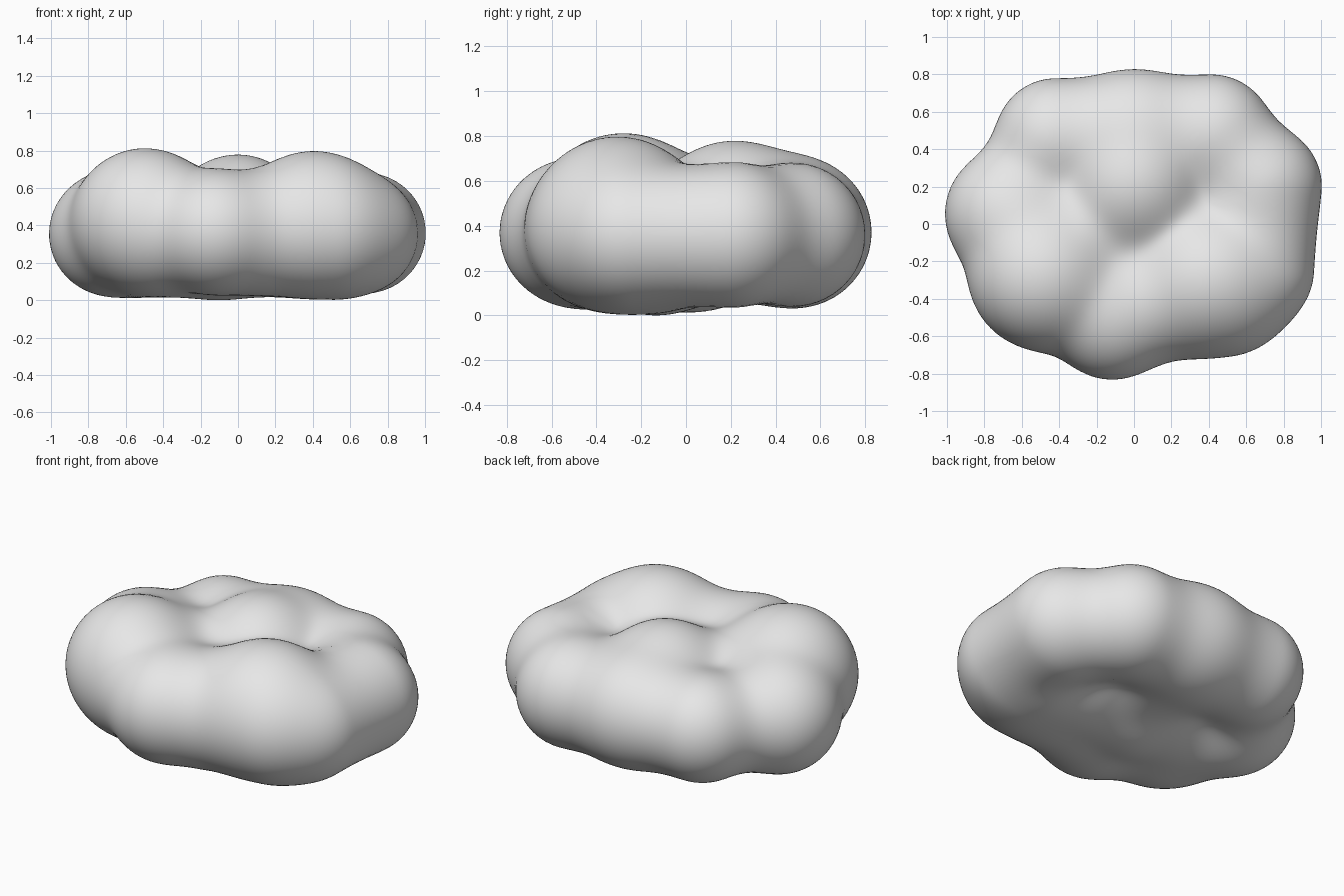
import bpy
import bmesh
import math
from mathutils import Vector

cube = bpy.data.objects.get("Cube")
if cube:
    bpy.data.objects.remove(cube, do_unlink=True)

BLEND = 0.055
CORE = Vector((0, 0, 0.36))

# Puffs of the cloud: start point, end point, radius
PUFFS = [
    ((-.50, -.28, .42), (-.50, -.28, .42), .38),   # front right
    ((-.69, .05, .345), (-.69, .05, .345), .31),   # right side
    ((-.55, 0, .37), (-.30, -.04, .37), .255),     # right shoulder
    ((-.66, .12, .34), (-.46, .42, .34), .245),    # back right corner
    ((-.42, .48, .36), (.41, .49, .35), .29),      # back roll
    ((0, .21, .42), (0, .21, .42), .345),          # middle crown
    ((0, .50, .365), (0, .50, .365), .30),         # back bulge
    ((.40, -.30, .415), (.40, -.30, .415), .365),  # front left
    ((.66, -.24, .345), (.695, .20, .35), .298),   # left roll
    ((.64, .22, .35), (.44, .46, .35), .27),       # back left corner
    ((.15, -.40, .35), (.50, -.37, .36), .315),    # front roll
    ((-.12, -.52, .36), (-.12, -.52, .36), .305),  # front bulge
    ((-.40, -.36, .35), (-.15, -.42, .35), .275),  # front saddle
    ((-.25, 0, .33), (.25, 0, .33), .24),          # inner filling
    ((-.50, -.08, .28), (-.10, -.12, .27), .22),   # right underside
    ((-.10, -.15, .24), (.50, -.12, .24), .20),    # middle underside
]
CAPSULES = [(Vector(a), Vector(b) - Vector(a), r) for a, b, r in PUFFS]


def field(p):
    """Smoothly blended distance to all the puffs."""
    total = 0.0
    for start, axis, radius in CAPSULES:
        offset = p - start
        span = axis.length_squared
        if span:
            offset -= axis * min(1, max(0, offset.dot(axis) / span))
        total += math.exp((radius - offset.length) / BLEND)
    return -BLEND * math.log(total + 1e-30)


def surface_point(direction):
    low, high = 0.0, 1.5
    for _ in range(14):
        mid = (low + high) / 2
        if field(CORE + direction * mid) < 0:
            low = mid
        else:
            high = mid
    return CORE + direction * low


# Cloud body: a sphere shaped onto the blended puffs
bm = bmesh.new()
bmesh.ops.create_icosphere(bm, subdivisions=6, radius=1)
for v in bm.verts:
    v.co = surface_point(v.co.normalized())
for f in bm.faces:
    f.smooth = True
mesh = bpy.data.meshes.new("cloud_body")
bm.to_mesh(mesh)
bm.free()
cloud = bpy.data.objects.new("cloud_body", mesh)
bpy.context.collection.objects.link(cloud)

# Rest the cloud on the ground
cloud.location.z = -min(v.co.z for v in mesh.vertices)

# Plain light grey
grey = bpy.data.materials.new("light_grey")
grey.use_nodes = True
colour = (.8, .8, .8, 1)
grey.diffuse_color = colour
grey.node_tree.nodes["Principled BSDF"].inputs["Base Color"].default_value = colour
mesh.materials.append(grey)
